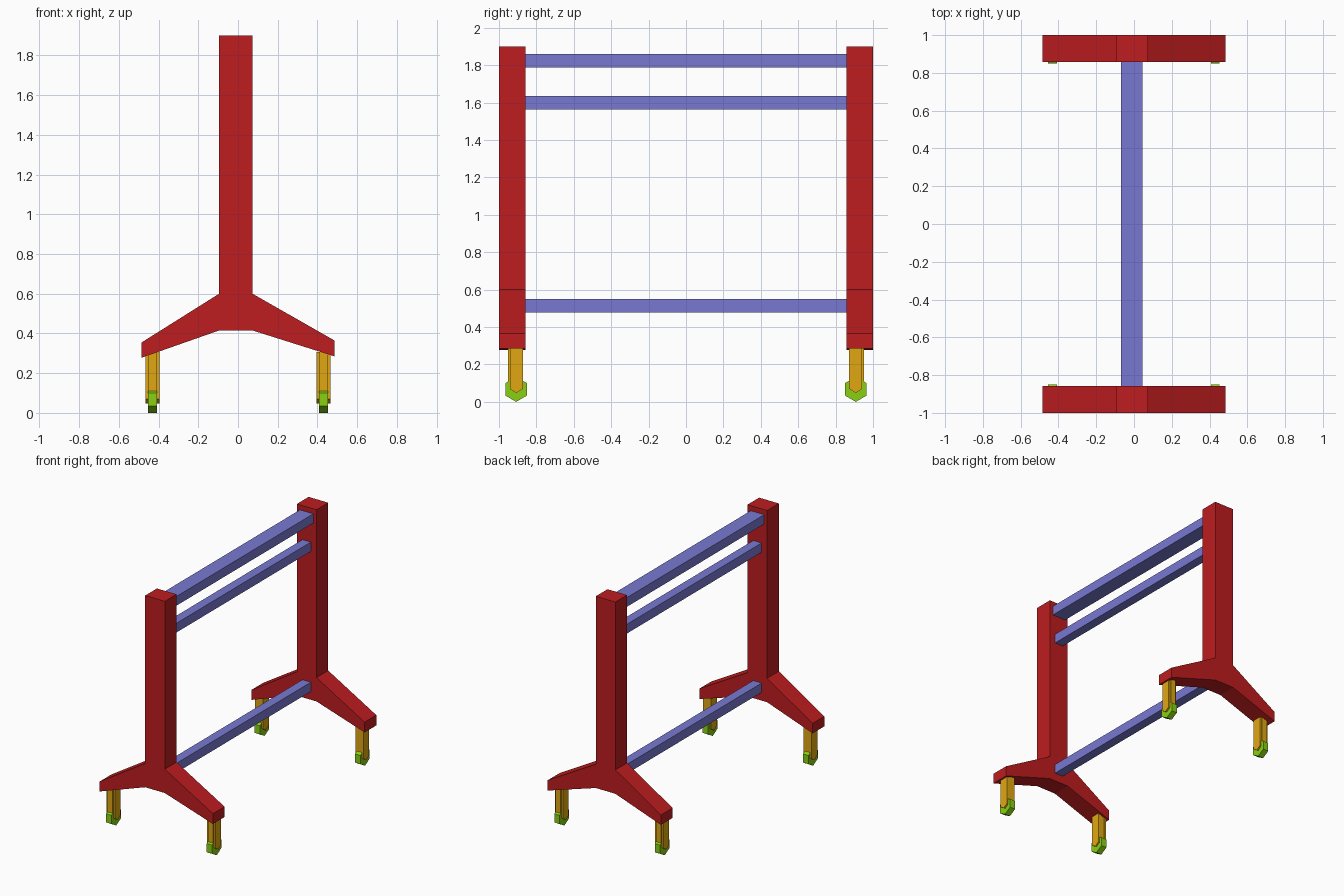
import bpy, bmesh, math
from mathutils import Vector

if "Cube" in bpy.data.objects:
    bpy.data.objects.remove(bpy.data.objects["Cube"])


def material(name, rgb):
    m = bpy.data.materials.new(name)
    m.diffuse_color = (*rgb, 1)
    m.use_nodes = True
    m.node_tree.nodes["Principled BSDF"].inputs["Base Color"].default_value = m.diffuse_color
    return m


RED = material("red_paint", (0.51, 0.012, 0.014))
BLUE = material("blue_bar", (0.19, 0.19, 0.64))
ORANGE = material("orange_fork", (0.75, 0.39, 0.006))
GREEN = material("green_wheel", (0.25, 0.63, 0.006))


def prism(name, profile, axis, lo, hi, mat):
    """Extrude a 2D profile along x (profile is y,z) or y (profile is x,z)."""
    place = (lambda a, b: (lo, a, b)) if axis == "x" else (lambda a, b: (a, lo, b))
    step = Vector((hi - lo, 0, 0)) if axis == "x" else Vector((0, hi - lo, 0))
    bm = bmesh.new()
    face = bm.faces.new([bm.verts.new(place(a, b)) for a, b in profile])
    ext = bmesh.ops.extrude_face_region(bm, geom=[face], use_keep_orig=True)
    bmesh.ops.translate(bm, vec=step, verts=[v for v in ext["geom"] if isinstance(v, bmesh.types.BMVert)])
    bmesh.ops.recalc_face_normals(bm, faces=bm.faces)
    me = bpy.data.meshes.new(name)
    bm.to_mesh(me)
    bm.free()
    me.materials.append(mat)
    ob = bpy.data.objects.new(name, me)
    bpy.context.collection.objects.link(ob)
    return ob


def rect(a0, a1, b0, b1):
    return [(a0, b0), (a1, b0), (a1, b1), (a0, b1)]


# Side frames: upright post with two splayed feet
frame = [(-0.095, 1.90), (-0.095, 0.60), (-0.485, 0.355), (-0.485, 0.278), (-0.095, 0.415),
         (0.073, 0.415), (0.485, 0.285), (0.485, 0.365), (0.073, 0.60), (0.073, 1.90)]
for side, s in (("front", -1), ("back", 1)):
    prism(side + "_frame", frame, "y", s * 0.857, s, RED)

    # Casters under both feet
    for hand, x in (("left", -0.431), ("right", 0.43)):
        tag = f"{side}_{hand}_"
        # Hexagonal wheel standing on a corner
        wheel = [(s * 0.908 + 0.066 * math.sin(k * math.pi / 3),
                  0.067 + 0.067 * math.cos(k * math.pi / 3)) for k in range(6)]
        prism(tag + "wheel", wheel, "x", x - 0.023, x + 0.023, GREEN)
        # Fork: core block above the wheel, pointed plates on both sides
        prism(tag + "fork_core", rect(s * 0.952, s * 0.874, 0.11, 0.307),
              "x", x - 0.022, x + 0.022, ORANGE)
        plate = [(s * y, z) for y, z in ((0.942, 0.307), (0.942, 0.07), (0.907, 0.047),
                                         (0.872, 0.07), (0.872, 0.307))]
        for n, d in (("outer", -1), ("inner", 1)):
            prism(tag + n + "_fork_plate", plate, "x", x + d * 0.022, x + d * 0.035, ORANGE)

# Cross bars between the frames
for name, x0, x1, z in (("top_bar", -0.07, 0.045, 1.825),
                        ("middle_bar", -0.048, 0.024, 1.60),
                        ("bottom_bar", -0.048, 0.024, 0.515)):
    prism(name, rect(x0, x1, z - 0.036, z + 0.036), "y", -0.857, 0.857, BLUE)
